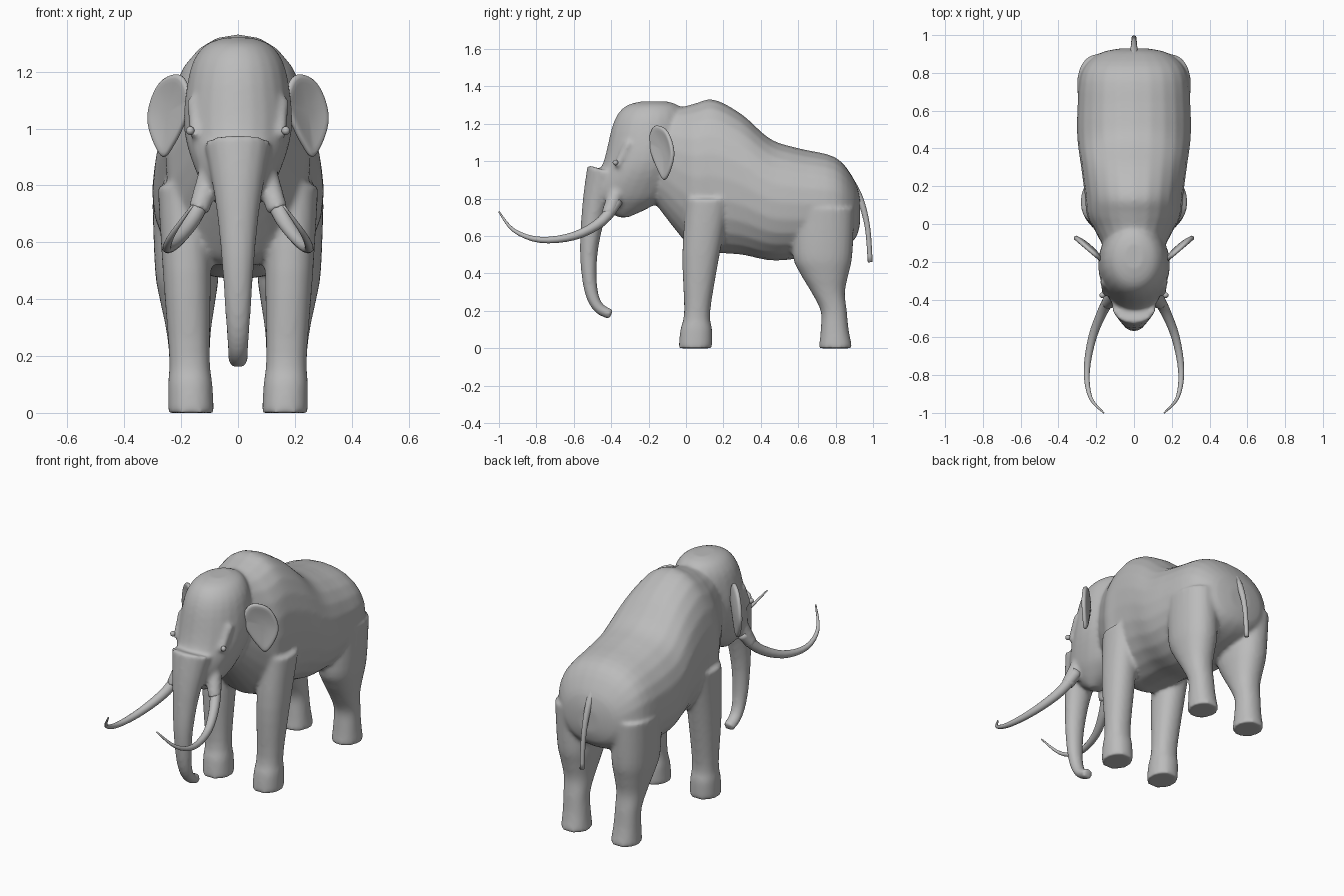
import bpy, bmesh, math
from mathutils import Vector

cube = bpy.data.objects.get("Cube")
if cube:
    bpy.data.objects.remove(cube)

ACROSS, ALONG, UP = Vector((1, 0, 0)), Vector((0, 1, 0)), Vector((0, 0, 1))

grey = (.5, .5, .5, 1)
hide = bpy.data.materials.new("grey hide")
hide.use_nodes = True
hide.diffuse_color = grey
hide.node_tree.nodes["Principled BSDF"].inputs["Base Color"].default_value = grey


def smooth_rows(rows, steps=4):
    """Catmull-Rom interpolation of every column."""
    rows = [Vector(row) for row in rows]
    result = []
    for index in range(len(rows) - 1):
        before, start, end = rows[max(index - 1, 0)], rows[index], rows[index + 1]
        after = rows[min(index + 2, len(rows) - 1)]
        leave, arrive = (end - before) / 2, (after - start) / 2
        for step in range(steps):
            t = step / steps
            result.append(start + leave * t
                          + ((end - start) * 3 - leave * 2 - arrive) * t ** 2
                          + ((start - end) * 2 + leave + arrive) * t ** 3)
    return result + [rows[-1]]


def bridge(mesh, rings):
    """Quads between neighbouring closed rings."""
    for lower, upper in zip(rings, rings[1:]):
        for k in range(len(lower)):
            mesh.faces.new((lower[k - 1], lower[k], upper[k], upper[k - 1]))


def signed_power(value, exponent):
    return math.copysign(abs(value) ** exponent, value)


def sweep(mesh, rows, axis=None, power=2, sides=24):
    """Closed skin through rows of x, y, z, half width, half depth."""
    rows = smooth_rows(rows)
    centres = [Vector(row[:3]) for row in rows]
    rings = []
    for index, row in enumerate(rows):
        ahead = centres[min(index + 1, len(rows) - 1)]
        behind = centres[max(index - 1, 0)]
        normal = axis or (ahead - behind).normalized()
        depth_axis = normal.cross(ACROSS).normalized()
        width_axis = depth_axis.cross(normal)
        ring = []
        for k in range(sides):
            angle = math.tau * k / sides
            wide = row[3] * signed_power(math.cos(angle), 2 / power)
            deep = row[4] * signed_power(math.sin(angle), 2 / power)
            ring.append(mesh.verts.new(centres[index] + width_axis * wide + depth_axis * deep))
        rings.append(ring)
    bridge(mesh, rings)
    mesh.faces.new(rings[0])
    mesh.faces.new(rings[-1])


def tube(mesh, points, start, end, curve=1, flatten=1, sides=16):
    """Tapering tube through points."""
    rows = []
    for index, point in enumerate(points):
        left_over = 1 - index / (len(points) - 1)
        radius = end + (start - end) * left_over ** curve
        rows.append((*point, radius, radius * flatten))
    sweep(mesh, rows, sides=sides)


def leg(mesh, side, profile):
    """Leg from rows of height, front, back; width follows depth."""
    rows = []
    for height, front, back in profile:
        depth = (back - front) / 2
        rows.append((side * (.165 + .03 * height), (front + back) / 2, height,
                     .04 + .45 * depth, depth))
    sweep(mesh, rows, UP, power=2.2)


def finish(name, mesh):
    bmesh.ops.recalc_face_normals(mesh, faces=mesh.faces)
    for face in mesh.faces:
        face.smooth = True
    data = bpy.data.meshes.new(name)
    mesh.to_mesh(data)
    mesh.free()
    data.materials.append(hide)
    part = bpy.data.objects.new(name, data)
    bpy.context.collection.objects.link(part)
    return part


skin = bmesh.new()

# Torso: y, top, bottom, half width
torso = [(-.2, 1.28, .82, .12), (-.03, 1.29, .6, .21), (.05, 1.31, .52, .25),
         (.15, 1.33, .51, .26), (.3, 1.25, .5, .28), (.45, 1.12, .47, .3),
         (.6, 1.07, .48, .3), (.8, 1.02, .52, .28), (.9, .9, .58, .19), (.93, .8, .66, .07)]
sweep(skin, [(0, y, (top + bottom) / 2, width, (top - bottom) / 2)
             for y, top, bottom, width in torso], ALONG, power=2.2)

# Head with the lower jaw: height, front, back, half width
head = [(.7, -.36, -.31, .04), (.75, -.44, -.2, .09), (.83, -.51, -.08, .14),
        (1, -.44, 0, .19), (1.2, -.39, 0, .17), (1.29, -.33, -.03, .12), (1.32, -.24, -.1, .05)]
sweep(skin, [(0, (front + back) / 2, height, width, (back - front) / 2)
             for height, front, back, width in head], UP)

# Trunk, curling back at the tip
trunk = [(0, -.43, .95), (0, -.47, .82), (0, -.5, .68), (0, -.52, .5),
         (0, -.51, .32), (0, -.47, .22), (0, -.4, .18)]
tube(skin, trunk, start=.12, end=.034, curve=2, flatten=.85)

# Legs, tusk sockets and brows
front_leg = [(0, -.04, .14), (.1, -.03, .14), (.2, -.01, .13), (.5, -.02, .18), (.8, 0, .24)]
back_leg = [(0, .71, .89), (.1, .72, .87), (.2, .72, .86), (.3, .67, .85),
            (.4, .61, .87), (.5, .57, .89), (.75, .57, .9)]
for side in (1, -1):
    leg(skin, side, front_leg)
    leg(skin, side, back_leg)
    tube(skin, [(side * .09, -.36, .86), (side * .14, -.42, .71)], start=.045, end=.037)
    tube(skin, [(side * .15, -.3, 1.1), (side * .15, -.37, .97)], start=.03, end=.02)

# Blend the volumes into one smooth body
body = finish("body", skin)
merge = body.modifiers.new("merge", 'REMESH')
merge.mode = 'VOXEL'
merge.voxel_size = .011
merge.use_smooth_shade = True
relax = body.modifiers.new("relax", 'SMOOTH')
relax.iterations = 8

# Tail
tail = bmesh.new()
tube(tail, [(0, .87, .9), (0, .93, .8), (0, .97, .65), (0, .985, .46)], start=.025, end=.013, curve=2)
finish("tail", tail)

tusk_path = [(.11, -.37, .79), (.16, -.45, .68), (.22, -.6, .6), (.25, -.78, .58),
             (.23, -.92, .63), (.16, -1, .73)]
ear_outline = [(.16, 1.1), (.2, 1.19), (.28, 1.16), (.32, 1.03), (.27, .9), (.23, .94),
               (.19, 1.02), (.16, 1.1)]
ear_middle = Vector((.24, 1.06))

for side, word in ((1, "left"), (-1, "right")):
    # Tusk
    tusk = bmesh.new()
    tube(tusk, [(side * x, y, z) for x, y, z in tusk_path], start=.034, end=.004)
    finish(word + "_tusk", tusk)

    # Ear: rings shrinking inwards, flared back and scooped
    ear = bmesh.new()
    rings = []
    for scale in (1, .8, .5, .2):
        ring = []
        for point in smooth_rows(ear_outline)[:-1]:
            x, z = ear_middle.lerp(point, scale)
            y = -.34 + x * .85 + .02 * (1 - scale ** 2)
            ring.append(ear.verts.new((side * x, y, z)))
        rings.append(ring)
    bridge(ear, rings)
    ear.faces.new(rings[-1])
    ear_part = finish(word + "_ear", ear)
    thickness = ear_part.modifiers.new("thickness", 'SOLIDIFY')
    thickness.thickness = .024
    thickness.offset = 0
    ear_part.modifiers.new("rounding", 'SUBSURF')

    # Eye
    eye = bmesh.new()
    bmesh.ops.create_uvsphere(eye, u_segments=12, v_segments=8, radius=.015)
    bmesh.ops.translate(eye, verts=eye.verts, vec=(side * .168, -.377, .993))
    finish(word + "_eye", eye)
